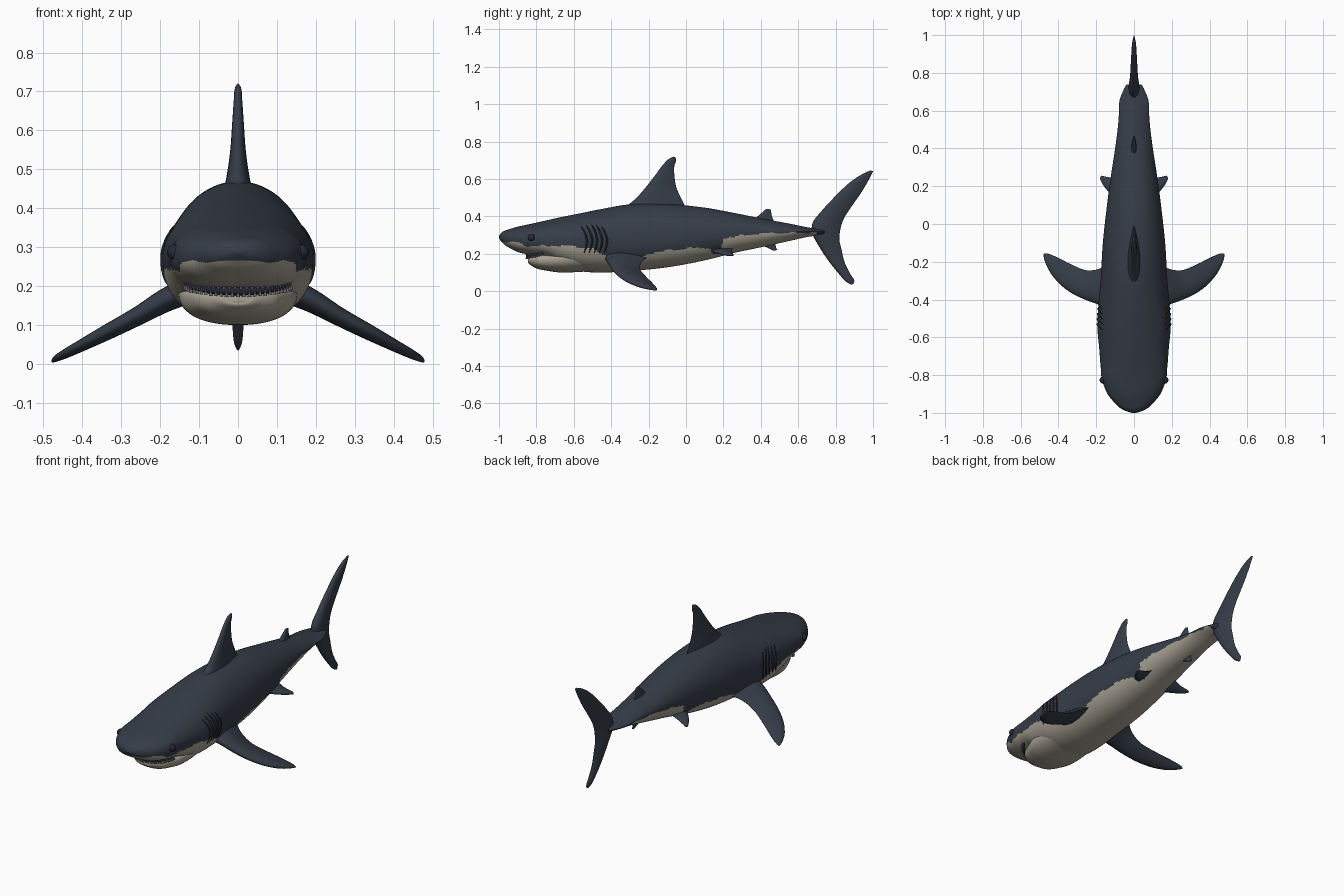
import bpy, bmesh, math
from mathutils import Vector

if "Cube" in bpy.data.objects:
    bpy.data.objects.remove(bpy.data.objects["Cube"])


def material(name, rgb):
    m = bpy.data.materials.new(name)
    m.diffuse_color = (*rgb, 1)
    m.use_nodes = True
    m.node_tree.nodes["Principled BSDF"].inputs["Base Color"].default_value = m.diffuse_color
    return m


SLATE = material("slate skin", (0.036, 0.046, 0.064))
CREAM = material("cream belly", (0.40, 0.37, 0.30))
DARK = material("dark slit", (0.017, 0.02, 0.03))
TOOTH = material("grey teeth", (0.13, 0.13, 0.16))
EYE = material("eye navy", (0.018, 0.021, 0.04))


def finish(name, bm, mats, rule=None):
    bmesh.ops.recalc_face_normals(bm, faces=bm.faces[:])
    for f in bm.faces:
        f.smooth = True
        if rule:
            f.material_index = rule(f.calc_center_median())
    me = bpy.data.meshes.new(name)
    bm.to_mesh(me)
    bm.free()
    for m in mats:
        me.materials.append(m)
    ob = bpy.data.objects.new(name, me)
    bpy.context.collection.objects.link(ob)
    return ob


def refine(rows, n):
    """Smooth spline through rows of numbers, n steps per interval."""
    out = []
    for i in range(len(rows) - 1):
        a, b = rows[i], rows[i + 1]
        p, q = rows[max(i - 1, 0)], rows[min(i + 2, len(rows) - 1)]
        dist = lambda u, v: max(math.dist(u, v), 1e-6)
        d0, d, d1 = dist(p, a), dist(a, b), dist(b, q)
        for k in range(n):
            t = k / n
            row = []
            for j in range(len(a)):
                s = (b[j] - a[j]) / d
                sa = s if i == 0 else ((a[j] - p[j]) / d0 * d + s * d0) / (d0 + d)
                sb = s if i == len(rows) - 2 else (s * d1 + (q[j] - b[j]) / d1 * d) / (d + d1)
                row.append((2*t**3 - 3*t*t + 1) * a[j] + (t**3 - 2*t*t + t) * d * sa
                           + (3*t*t - 2*t**3) * b[j] + (t**3 - t*t) * d * sb)
            out.append(row)
    return out + [list(rows[-1])]


def loft(name, rings, mats, rule=None):
    bm = bmesh.new()
    vs = [[bm.verts.new(p) for p in r] for r in rings]
    n = len(vs[0])
    for r, s in zip(vs, vs[1:]):
        for i in range(n):
            bm.faces.new((r[i], r[(i + 1) % n], s[(i + 1) % n], s[i]))
    bm.faces.new(vs[0])
    bm.faces.new(vs[-1])
    return finish(name, bm, mats, rule)


def oval(row, segs=112):
    y, top, bot, w, zc, e = row
    pts = []
    for i in range(segs):
        a = 2 * math.pi * (i + 0.5) / segs
        c, s = math.cos(a), math.sin(a)
        n = e if s > 0 else e + 0.25
        h = top - zc if s > 0 else zc - bot
        pts.append((math.copysign(abs(c) ** (2 / n), c) * w, y,
                    zc + math.copysign(abs(s) ** (2 / n), s) * h))
    return pts


def lerp(table, y):
    for (y0, z0), (y1, z1) in zip(table, table[1:]):
        if y <= y1:
            return z0 + (z1 - z0) * max(0, (y - y0) / (y1 - y0))
    return table[-1][1]


# Body: y, top, bottom, half width, widest height, roundness
BODY = [(-1, .295, .283, .012, .289, 2), (-.985, .315, .262, .055, .285, 2.1),
        (-.95, .33, .235, .1, .28, 2.2), (-.9, .345, .21, .14, .275, 2.2),
        (-.84, .358, .195, .165, .275, 2.2), (-.75, .378, .178, .177, .27, 2.1),
        (-.65, .40, .13, .185, .27, 2), (-.55, .42, .105, .194, .27, 2),
        (-.45, .44, .1, .19, .27, 2), (-.3, .465, .108, .177, .275, 2),
        (-.1, .466, .128, .165, .285, 2), (.1, .447, .165, .143, .30, 2),
        (.25, .42, .203, .123, .31, 1.9), (.4, .39, .235, .1, .317, 1.75),
        (.55, .362, .268, .082, .32, 1.5), (.66, .34, .292, .075, .32, 1.3),
        (.70, .335, .297, .06, .32, 1.4), (.74, .333, .30, .015, .32, 2)]
LINE = [(-1, .266), (-.9, .262), (-.86, .243), (-.6, .243), (-.5, .225), (-.4, .18),
        (-.25, .17), (-.2, .2), (-.1, .22), (.1, .235), (.13, .225), (.15, .2),
        (.185, .2), (.2, .285), (.4, .31), (.68, .314), (.70, .312), (.705, 0)]


def countershade(c):
    wobble = .003 * math.sin(c.y * 47) + .002 * math.sin(c.y * 113)
    return 1 if c.z < lerp(LINE, c.y) + wobble else 0


rows = refine(BODY, 14)
loft("body", [oval(r) for r in rows], [SLATE, CREAM], countershade)

# Lower jaw
JAW = [(-.846, .172, .16, .015, .166, 2), (-.835, .185, .143, .058, .167, 2.1),
       (-.8, .2, .122, .1, .168, 2.1), (-.74, .212, .109, .128, .17, 2.1),
       (-.65, .22, .1, .152, .18, 2), (-.52, .22, .106, .15, .19, 2)]
loft("lower_jaw", [oval(r, 64) for r in refine(JAW, 8)], [CREAM])


# Fins: each section is leading point, trailing point, half thickness
def fin(name, sections, normal, side=1):
    nrm = Vector(normal)
    rings = []
    for r in refine([(*a, *b, t) for a, b, t in sections], 6):
        le, te, t = Vector(r[:3]), Vector(r[3:6]), r[6]
        ring = []
        for i in range(28):
            a = 2 * math.pi * i / 28
            c = (1 - math.cos(a)) / 2
            th = 2.6 * math.sqrt(max(c, 0)) * (1 - c) * t
            p = le.lerp(te, c) + nrm * math.copysign(th, math.sin(a))
            ring.append((p.x * side, p.y, p.z))
        rings.append(ring)
    loft(name, rings, [SLATE])


def centre_fin(name, secs):
    fin(name, [((0, a, b), (0, c, d), t) for a, b, c, d, t in secs], (1, 0, 0))


centre_fin("dorsal_fin", [
    (-.35, .43, .005, .43, .04), (-.275, .49, -.015, .475, .029), (-.22, .55, -.05, .55, .02),
    (-.165, .62, -.062, .62, .015), (-.12, .68, -.062, .67, .011),
    (-.085, .712, -.053, .70, .008), (-.065, .72, -.055, .715, .003)])
centre_fin("tail_fin", [
    (.985, .646, 1, .642, .003), (.95, .63, .987, .615, .009), (.88, .585, .945, .54, .014),
    (.80, .51, .89, .46, .018), (.73, .435, .845, .39, .022), (.675, .36, .825, .33, .028),
    (.675, .31, .82, .28, .028), (.705, .25, .832, .22, .022), (.76, .165, .85, .15, .018),
    (.82, .09, .88, .09, .014), (.86, .048, .9, .055, .009), (.885, .035, .895, .04, .003)])
centre_fin("second_dorsal_fin", [
    (.36, .38, .475, .365, .015), (.405, .42, .457, .41, .01), (.43, .441, .455, .437, .005)])
centre_fin("anal_fin", [
    (.37, .26, .475, .275, .012), (.43, .235, .48, .24, .008), (.468, .217, .487, .22, .004)])

PECTORAL = [
    ((.13, -.44, .19), (.13, -.2, .185), .035), ((.19, -.425, .165), (.18, -.235, .16), .03),
    ((.26, -.40, .125), (.25, -.245, .12), .024), ((.34, -.36, .082), (.33, -.215, .08), .02),
    ((.41, -.30, .045), (.40, -.18, .045), .015), ((.455, -.235, .022), (.445, -.16, .022), .011),
    ((.476, -.18, .01), (.468, -.155, .01), .006), ((.479, -.163, .006), (.474, -.156, .006), .003)]
PELVIC = [
    ((.07, .11, .22), (.07, .25, .235), .015), ((.13, .165, .207), (.12, .245, .212), .012),
    ((.165, .21, .196), (.16, .253, .198), .008), ((.181, .24, .19), (.173, .256, .192), .003)]


def tube(name, pts, radius, mat):
    """Round strip along a path, tapering at both ends."""
    rings = []
    for i, p in enumerate(pts):
        d = (pts[min(i + 1, len(pts) - 1)] - pts[max(i - 1, 0)]).normalized()
        u = d.cross(Vector((.3, .2, 1)) if abs(d.z) < .8 else Vector((1, 0, 0))).normalized()
        v = d.cross(u)
        r = radius * (.15 + .85 * math.sin(math.pi * i / (len(pts) - 1)) ** .5)
        rings.append([p + (u * math.cos(a) + v * math.sin(a)) * r
                      for a in [k * math.pi / 4 for k in range(8)]])
    loft(name, rings, [mat])


def skin_x(y, z):
    _, top, bot, w, zc, e = min(rows, key=lambda r: abs(r[0] - y))
    h, n = (top - zc, e) if z > zc else (zc - bot, e + .25)
    return w * max(0, 1 - abs((z - zc) / h) ** n) ** (1 / n)


# Paired parts
for side, tag in ((1, "left"), (-1, "right")):
    fin("pectoral_fin_" + tag, PECTORAL, (.45, 0, .89), side)
    fin("pelvic_fin_" + tag, PELVIC, (.3, 0, .95), side)
    for g in range(5):
        path = []
        for k in range(17):
            t = k / 16
            z = .205 + t * (.155 - .006 * abs(g - 2))
            y = -.545 + g * .027 + .022 * math.sin(math.pi * t) - .015 * t
            path.append(Vector((side * skin_x(y, z), y, z)))
        tube(f"gill_slit_{tag}_{g + 1}", path, .0055, DARK)
    bm = bmesh.new()
    bmesh.ops.create_uvsphere(bm, u_segments=20, v_segments=12, radius=.02)
    bmesh.ops.translate(bm, verts=bm.verts[:], vec=(side * .162, -.826, .287))
    finish("eye_" + tag, bm, [EYE])


# Mouth line with a row of teeth
def mouth(a):
    return Vector((.132 * math.sin(a), -.745 - .1 * math.cos(a), .187 + .024 * (1 - math.cos(a))))


tube("gums", [mouth(-1.5 + 3 * k / 40) for k in range(41)], .011, DARK)
bm = bmesh.new()
for k in range(27):
    for up in (0, 1):
        p = mouth(-1.4 + 2.8 * (k + up * .5) / 27)
        out = Vector((p.x, p.y + .745, 0)).normalized() * .008
        new = bmesh.ops.create_cone(bm, segments=6, radius1=.0055, radius2=.0005, depth=.018)["verts"]
        for v in new:
            if not up:
                v.co.z = -v.co.z
            v.co += p + out + Vector((0, 0, -.006 if up else .004))
finish("teeth", bm, [TOOTH])
